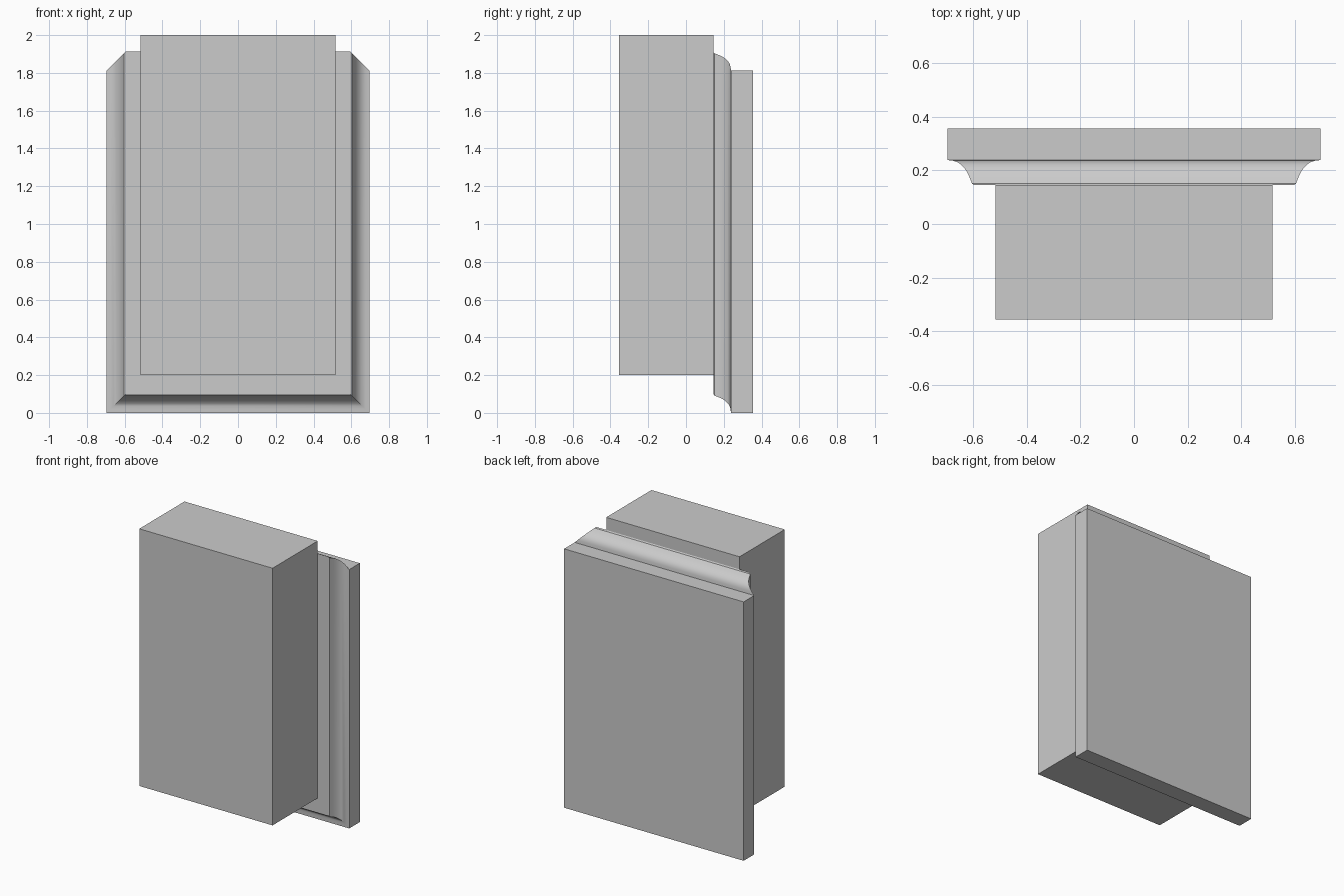
import bpy, bmesh, math

if "Cube" in bpy.data.objects:
    bpy.data.objects.remove(bpy.data.objects["Cube"])


def finish(name, bm, smooth=False):
    bmesh.ops.recalc_face_normals(bm, faces=bm.faces)
    mesh = bpy.data.meshes.new(name)
    bm.to_mesh(mesh)
    bm.free()
    obj = bpy.data.objects.new(name, mesh)
    bpy.context.collection.objects.link(obj)
    if smooth:
        bpy.ops.object.select_all(action='DESELECT')
        obj.select_set(True)
        bpy.context.view_layer.objects.active = obj
        bpy.ops.object.shade_smooth_by_angle(angle=math.radians(30))
    return obj


def lofted_panel(name, sections, smooth=False):
    """Bridge rectangles given as (half width, y, bottom z, top z)."""
    bm = bmesh.new()
    rings = [[bm.verts.new(c) for c in ((-w, y, b), (w, y, b), (w, y, t), (-w, y, t))]
             for w, y, b, t in sections]
    for r0, r1 in zip(rings, rings[1:]):
        for i in range(4):
            j = (i + 1) % 4
            bm.faces.new((r0[i], r0[j], r1[j], r1[i]))
    bm.faces.new(rings[0])
    bm.faces.new(rings[-1])
    return finish(name, bm, smooth)


# Main block
lofted_panel("main_block", [(0.516, -0.355, 0.2, 2.0), (0.516, 0.145, 0.2, 2.0)])

# Back plate with cove moulding: narrows at sides and bottom, steps up at the top
W, H = 0.695, 1.812
cove = [(0.0, 0.238), (0.02, 0.236), (0.036, 0.231), (0.05, 0.222), (0.062, 0.21),
        (0.072, 0.196), (0.081, 0.178), (0.087, 0.162), (0.092, 0.15), (0.1, 0.145)]
sections = [(W, 0.355, 0.0, H)] + [(W - d, y, d, H + d) for d, y in cove]
lofted_panel("moulded_back_plate", sections, smooth=True)
